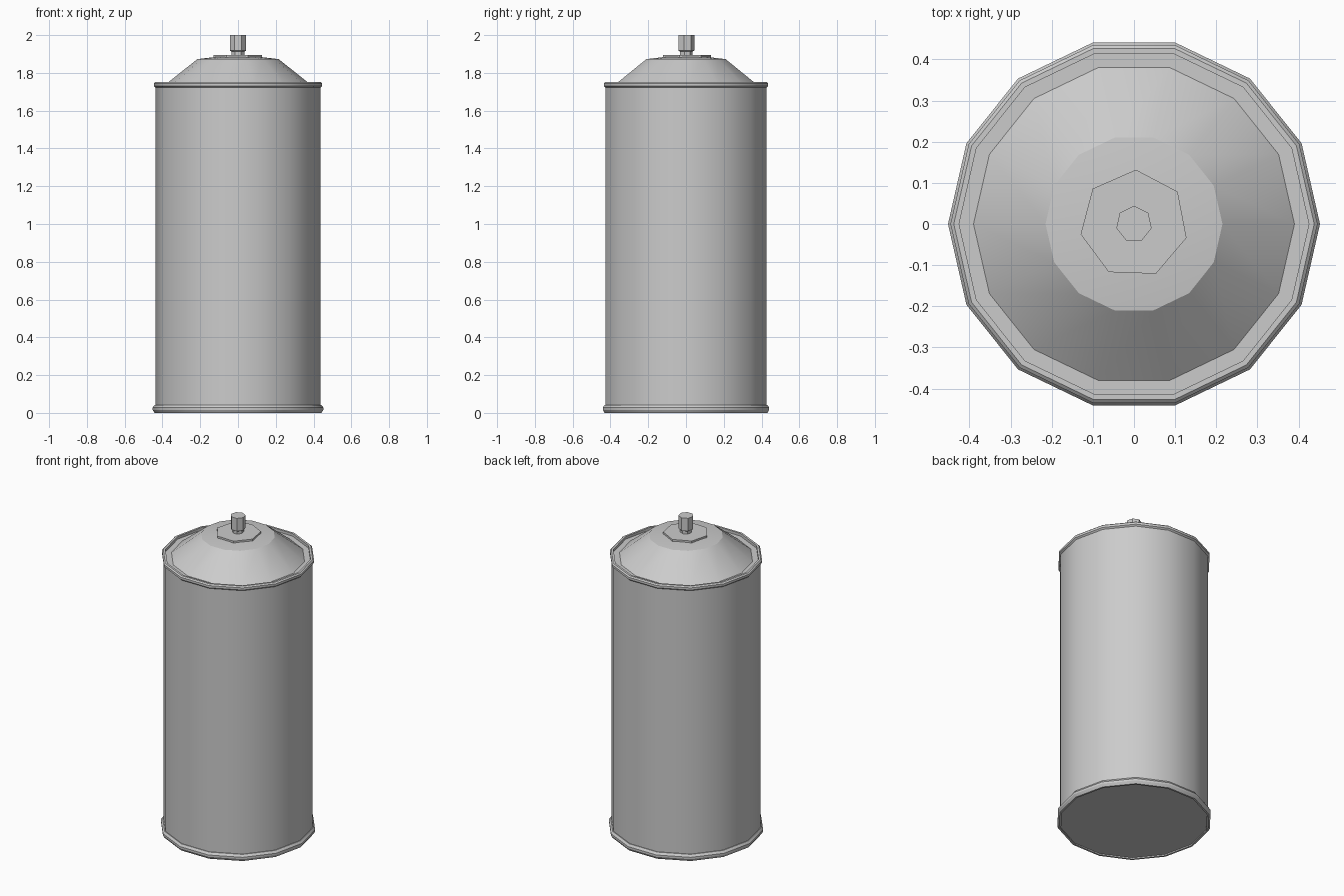
import bpy, bmesh
from math import cos, sin, pi, radians

cube = bpy.data.objects.get("Cube")
if cube:
    bpy.data.objects.remove(cube, do_unlink=True)

metal = bpy.data.materials.new("bare grey metal")
metal.use_nodes = True
GREY = (0.6, 0.6, 0.6, 1)
metal.diffuse_color = GREY
metal.node_tree.nodes["Principled BSDF"].inputs["Base Color"].default_value = GREY


def lathe(name, profile, sides, start=0.0, closed=False):
    """Turn a (radius, height) profile, listed bottom to top on the outside."""
    bm = bmesh.new()
    rings = []
    for r, z in profile:
        angles = [start + 2 * pi * i / sides for i in range(sides)]
        rings.append([bm.verts.new((r * cos(a), r * sin(a), z)) for a in angles])
    pairs = list(zip(rings, rings[1:]))
    if closed:
        pairs.append((rings[-1], rings[0]))
    else:
        bm.faces.new(rings[0][::-1])
        bm.faces.new(rings[-1])
    for low, high in pairs:
        for i in range(sides):
            j = (i + 1) % sides
            bm.faces.new((low[i], low[j], high[j], high[i]))
    bmesh.ops.recalc_face_normals(bm, faces=bm.faces)
    mesh = bpy.data.meshes.new(name)
    bm.to_mesh(mesh)
    bm.free()
    mesh.materials.append(metal)
    obj = bpy.data.objects.new(name, mesh)
    bpy.context.collection.objects.link(obj)
    bpy.ops.object.select_all(action="DESELECT")
    obj.select_set(True)
    bpy.context.view_layer.objects.active = obj
    bpy.ops.object.shade_smooth_by_angle(angle=radians(30))
    return obj


CAN_SIDES = 14
CAP_SIDES = 7

# Can wall, ledge, sloping shoulder and shallow crown
lathe("can_body", [(0.437, 0.008), (0.437, 1.734), (0.39, 1.734),
                   (0.215, 1.873), (0.12, 1.884)], CAN_SIDES)

# Rolled seams at the foot and the shoulder
lathe("bottom_seam", [(0.43, 0.0), (0.442, 0.0), (0.452, 0.016), (0.452, 0.028),
                      (0.442, 0.042), (0.43, 0.042)], CAN_SIDES, closed=True)
lathe("top_seam", [(0.425, 1.73), (0.435, 1.72), (0.446, 1.73), (0.446, 1.744),
                   (0.438, 1.751), (0.425, 1.751)], CAN_SIDES, closed=True)

# Valve plate and spray nozzle
lathe("valve_plate", [(0.132, 1.88), (0.132, 1.895)], CAP_SIDES, radians(88))
lathe("nozzle", [(0.034, 1.89), (0.034, 1.912), (0.044, 1.918), (0.044, 2.0)],
      CAP_SIDES, radians(90))
